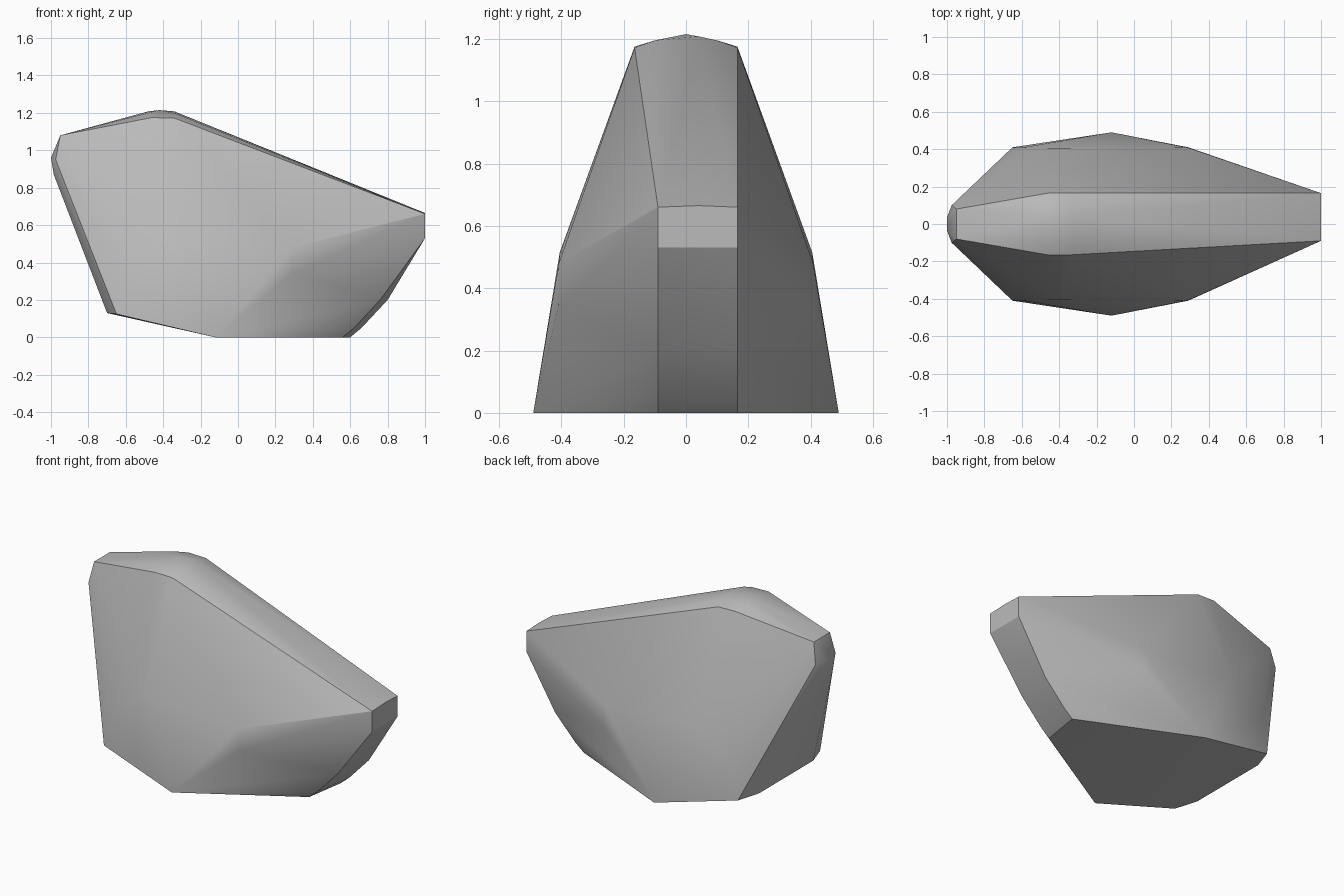
import bpy
import bmesh
import math

cube = bpy.data.objects.get("Cube")
if cube:
    bpy.data.objects.remove(cube, do_unlink=True)

# Stone material
stone = bpy.data.materials.new("stone grey")
stone.use_nodes = True
grey = (0.5, 0.5, 0.5, 1)
stone.diffuse_color = grey
stone.node_tree.nodes["Principled BSDF"].inputs["Base Color"].default_value = grey

# Corners shared by both flanks: x, half width, z
flank = [
    (-0.12, 0.49, 0), (-0.65, 0.41, 0.125), (-0.7, 0.27, 0.13),    # foot
    (-0.6, 0.408, 0.33), (-0.38, 0.405, 0.515),                    # shoulder
    (0.29, 0.408, 0.48), (0.29, 0.41, 0.34),
    (-0.46, 0.165, 1.175), (-0.34, 0.165, 1.172),                  # crest rim
    (-0.5, 0.1, 1.195), (-0.33, 0.1, 1.195),
    (-0.95, 0.08, 1.08), (-0.975, 0.1, 0.95),                      # blunt tip
    (-1, 0.035, 0.96), (-0.985, 0.06, 0.87),
]
points = [(x, side * y, z) for x, y, z in flank for side in (-1, 1)]

# Rounded crown
points += [(-0.42, 0, 1.215), (-0.48, 0.04, 1.208), (-0.34, 0.04, 1.208)]

# Nose and keel, wider on the back than on the front
points += [(1, 0.04, 0.665)]
for y, shift in ((-0.09, -0.03), (0.165, 0.01)):
    points += [(1, y, 0.66), (1, y, 0.53), (0.79 + shift, y, 0.2),
               (0.65 + shift, y, 0.05), (0.59 + shift, y, 0)]

# Wrap the corners in one faceted skin
bm = bmesh.new()
for p in points:
    bm.verts.new(p)
hull = bmesh.ops.convex_hull(bm, input=bm.verts[:])
inside = {g for g in hull["geom_interior"] + hull["geom_unused"]
          if isinstance(g, bmesh.types.BMVert)}
bmesh.ops.delete(bm, geom=list(inside), context="VERTS")
bmesh.ops.recalc_face_normals(bm, faces=bm.faces[:])
mesh = bpy.data.meshes.new("boulder")
bm.to_mesh(mesh)
bm.free()
mesh.materials.append(stone)

boulder = bpy.data.objects.new("boulder", mesh)
bpy.context.collection.objects.link(boulder)
bpy.ops.object.select_all(action="DESELECT")
boulder.select_set(True)
bpy.context.view_layer.objects.active = boulder
bpy.ops.object.shade_smooth_by_angle(angle=math.radians(30))
